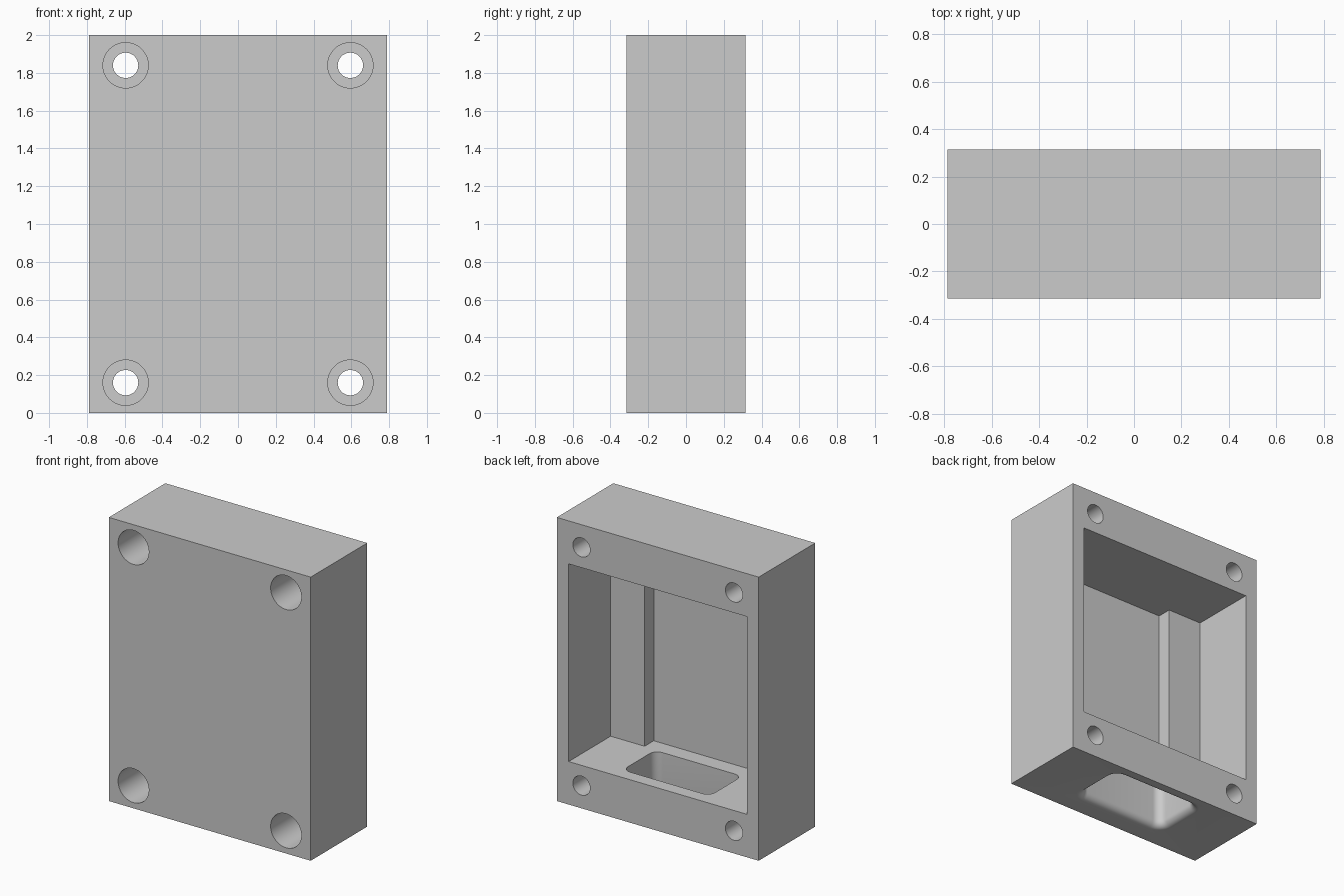
import bpy, bmesh, math

if "Cube" in bpy.data.objects:
    bpy.data.objects.remove(bpy.data.objects["Cube"])

W, D, H = 1.575, 0.63, 2.0          # outer size
BACK, FRONT = D / 2, -D / 2

grey = bpy.data.materials.new("light_grey")
grey.diffuse_color = (0.6, 0.6, 0.6, 1)
grey.use_nodes = True
grey.node_tree.nodes["Principled BSDF"].inputs["Base Color"].default_value = grey.diffuse_color


def finish(bm, name):
    bmesh.ops.recalc_face_normals(bm, faces=bm.faces)
    mesh = bpy.data.meshes.new(name)
    bm.to_mesh(mesh)
    bm.free()
    ob = bpy.data.objects.new(name, mesh)
    bpy.context.collection.objects.link(ob)
    return ob


def loft(rings, name):
    """Skin a stack of equal-length closed rings and cap both ends."""
    bm = bmesh.new()
    loops = [[bm.verts.new(p) for p in ring] for ring in rings]
    n = len(loops[0])
    for a, b in zip(loops, loops[1:]):
        for i in range(n):
            bm.faces.new((a[i], a[(i + 1) % n], b[(i + 1) % n], b[i]))
    bm.faces.new(loops[0])
    bm.faces.new(loops[-1])
    return finish(bm, name)


def box(name, x, y, z):
    ring = lambda h: [(x[0], y[0], h), (x[1], y[0], h), (x[1], y[1], h), (x[0], y[1], h)]
    return loft([ring(z[0]), ring(z[1])], name)


def circle(x, y, z, r, n=48):
    return [(x + r * math.cos(2 * math.pi * i / n), y,
             z + r * math.sin(2 * math.pi * i / n)) for i in range(n)]


def rounded_rect(hx, hy, cy, r, z, steps=8):
    pts = []
    for k, (sx, sy) in enumerate([(1, 1), (-1, 1), (-1, -1), (1, -1)]):
        for i in range(steps + 1):
            a = math.pi / 2 * (k + i / steps)
            pts.append((sx * (hx - r) + r * math.cos(a),
                        cy + sy * (hy - r) + r * math.sin(a), z))
    return pts


def cut(target, cutter):
    cutter.hide_render = True
    mod = target.modifiers.new("cut", 'BOOLEAN')
    mod.operation, mod.solver, mod.object = 'DIFFERENCE', 'EXACT', cutter
    bpy.context.view_layer.objects.active = target
    bpy.ops.object.modifier_apply(modifier=mod.name)
    bpy.data.objects.remove(cutter)


# Outer block
housing = box("housing", (-W / 2, W / 2), (FRONT, BACK), (0, H))

# Stepped cavity open at the back: ledges left and right, deeper channel between
s, c, y1, y2, y3 = 0.695, 0.43, BACK + 0.1, -0.153, -0.255
profile = [(s, y1), (-s, y1), (-s, y2), (-c, y2), (-c, y3), (c, y3), (c, y2), (s, y2)]
cut(housing, loft([[(x, y, z) for x, y in profile] for z in (0.303, 1.697)], "cavity_cutter"))

# Cable slot through the bottom wall, flared at the outside
R = 0.05
levels = [(R, -0.1)]
for i in range(9):
    t = math.pi / 2 * (1 - i / 8)
    levels.append((R - R * math.cos(t), R - R * math.sin(t)))
levels.append((0, 0.4))
cut(housing, loft([rounded_rect(0.34 + o, 0.18 + o, 0.04, 0.06 + o, z)
                   for o, z in levels], "slot_cutter"))

# Counterbored screw holes in the four corners
for x in (-0.595, 0.595):
    for z in (0.16, 1.84):
        steps = [(0.12, FRONT - 0.1), (0.12, FRONT + 0.42),
                 (0.067, FRONT + 0.42), (0.067, BACK + 0.1)]
        cut(housing, loft([circle(x, y, z, r) for r, y in steps], "screw_cutter"))

# Single colour, smooth bores with sharp edges
housing.data.materials.clear()
housing.data.materials.append(grey)
for p in housing.data.polygons:
    p.material_index = 0
bpy.ops.object.select_all(action='DESELECT')
housing.select_set(True)
bpy.context.view_layer.objects.active = housing
bpy.ops.object.shade_smooth_by_angle(angle=math.radians(30))
